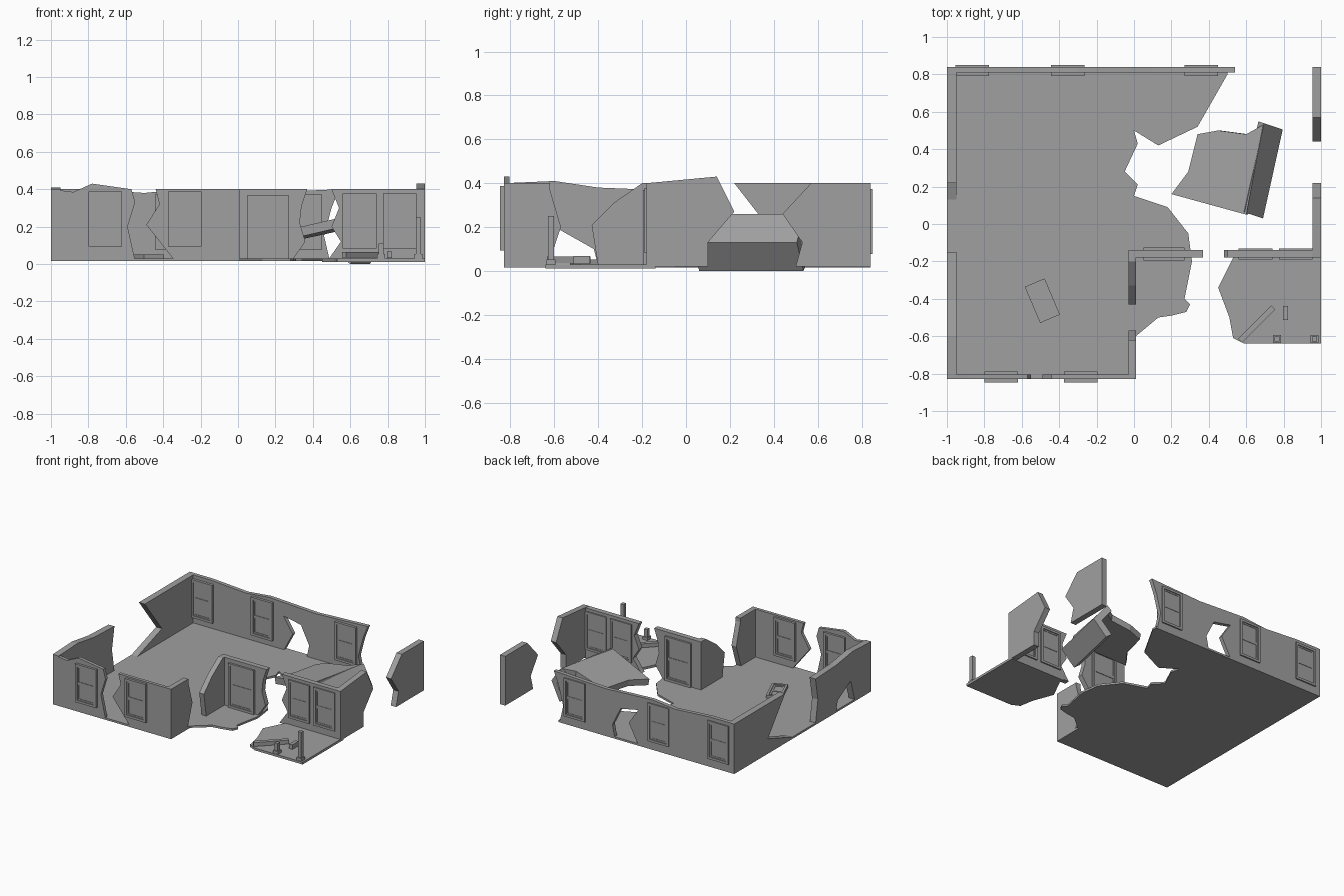
import bpy
import bmesh
from math import radians
from mathutils import Matrix, Vector

cube = bpy.data.objects.get("Cube")
if cube:
    bpy.data.objects.remove(cube, do_unlink=True)

GREY = (0.35, 0.35, 0.35, 1)
plaster = bpy.data.materials.new("grey plaster")
plaster.use_nodes = True
plaster.diffuse_color = GREY
plaster.node_tree.nodes["Principled BSDF"].inputs["Base Color"].default_value = GREY

BASE, TOP = 0.02, 0.4


def finish(name, bm):
    bmesh.ops.recalc_face_normals(bm, faces=bm.faces)
    mesh = bpy.data.meshes.new(name)
    bm.to_mesh(mesh)
    bm.free()
    mesh.materials.append(plaster)
    obj = bpy.data.objects.new(name, mesh)
    bpy.context.collection.objects.link(obj)
    return obj


def prism(name, points, direction):
    """Extrude a flat outline of 3D points along a direction."""
    bm = bmesh.new()
    face = bm.faces.new([bm.verts.new(p) for p in points])
    result = bmesh.ops.extrude_face_region(bm, geom=[face], use_keep_orig=True)
    moved = [g for g in result["geom"] if isinstance(g, bmesh.types.BMVert)]
    bmesh.ops.translate(bm, verts=moved, vec=Vector(direction))
    return finish(name, bm)


def wall_along_x(name, outline, y0, y1):
    return prism(name, [(x, y0, z) for x, z in outline], (0, y1 - y0, 0))


def wall_along_y(name, outline, x0, x1):
    return prism(name, [(x0, y, z) for y, z in outline], (x1 - x0, 0, 0))


def slab(name, outline, z0, z1):
    return prism(name, [(x, y, z0) for x, y in outline], (0, 0, z1 - z0))


def add_box(bm, centre, size, matrix):
    scale = Matrix.Diagonal((*size, 1))
    bmesh.ops.create_cube(bm, size=1, matrix=matrix @ Matrix.Translation(centre) @ scale)


def frame(bm, width, height, depth, bar, matrix, z=0):
    """Four bars around an opening centred on the local origin."""
    for side in (-1, 1):
        add_box(bm, (side * (width - bar) / 2, 0, z), (bar, depth, height), matrix)
        add_box(bm, (0, 0, z + side * (height - bar) / 2),
                (width - 2 * bar, depth, bar), matrix)


def sash_window(name, matrix, width=0.18, height=0.295, depth=0.06):
    """Outer casing with two inner sashes."""
    bm = bmesh.new()
    frame(bm, width, height, depth, 0.018, matrix)
    inner_w, inner_h = width - 0.036, (height - 0.036) / 2
    for side in (-1, 1):
        frame(bm, inner_w, inner_h, depth - 0.014, 0.011, matrix, side * inner_h / 2)
    add_box(bm, (0, 0, 0), (inner_w, depth - 0.022, inner_h * 2), matrix)
    return finish(name, bm)


def block(name, centre, size, turn=0):
    bm = bmesh.new()
    place = Matrix.Translation(centre) @ Matrix.Rotation(radians(turn), 4, "Z")
    add_box(bm, (0, 0, 0), size, place)
    return finish(name, bm)


# Broken floors
slab("main_floor", [
    (-1, -.83), (.01, -.83), (.01, -.6), (.13, -.5), (.2, -.49), (.28, -.47),
    (.3, -.43), (.27, -.4), (.31, -.2), (.29, -.05), (.18, .09), (0, .15),
    (.02, .21), (-.05, .28), (.02, .43), (0, .5), (.13, .42), (.34, .52),
    (.5, .8), (.5, .84), (-1, .84)], 0.015, 0.03)
slab("porch_floor", [
    (.45, -.34), (.53, -.18), (.53, -.14), (1, -.14), (1, -.64), (.59, -.64),
    (.53, -.61), (.51, -.5)], 0.012, 0.03)

# Front wall, split by a jagged gap
wall_along_x("front_wall_right", [
    (-1, BASE), (-.55, BASE), (-.59, .2), (-.55, .33), (-.57, TOP),
    (-.78, .43), (-.88, .385), (-1, TOP)], -.83, -.805)
wall_along_x("front_wall_left", [
    (-.34, BASE), (.01, BASE), (.01, TOP), (-.44, TOP), (-.42, .32),
    (-.49, .21)], -.83, -.805)

# Back wall with a hole knocked through its foot
wall_along_x("back_wall", [
    (-1, BASE), (-.18, BASE), (-.1, .17), (-.18, .29), (-.03, .26),
    (.04, .12), (.02, BASE), (.49, BASE), (.46, .15), (.5, .3), (.54, TOP),
    (.1, .38), (-.3, TOP), (-.5, .38), (-.8, TOP), (-1, TOP)], .81, .84)

# Side walls of the house
wall_along_y("right_side_wall_front", [
    (-.83, BASE), (-.63, BASE), (-.58, .19), (-.42, .1), (-.4, BASE),
    (-.15, BASE), (-.18, .2), (-.15, .37), (-.4, .38), (-.6, .41),
    (-.83, TOP)], -1, -.95)
wall_along_y("right_side_wall_back", [
    (.1, BASE), (.84, BASE), (.84, TOP), (.22, TOP), (.43, .13)], -1, -.95)
wall_along_y("left_side_wall_front", [
    (-.18, BASE), (.1, BASE), (.1, .13), (.22, .27), (.14, .43),
    (-.18, TOP)], .955, 1)
wall_along_y("left_side_wall_back", [
    (.5, BASE), (.84, BASE), (.84, TOP), (.57, TOP), (.44, .26),
    (.53, .13)], .955, 1)

# Recessed entrance walls
wall_along_y("entrance_side_wall_front", [
    (-.83, BASE), (-.63, BASE), (-.57, .2), (-.62, .37), (-.62, TOP),
    (-.83, TOP)], -.03, .01)
wall_along_y("entrance_side_wall_back", [
    (-.4, BASE), (-.14, BASE), (-.14, TOP), (-.2, TOP), (-.33, .31),
    (-.43, .21)], -.03, .01)
wall_along_x("entrance_wall_right", [
    (-.03, BASE), (.29, BASE), (.36, .12), (.33, .22), (.34, .31),
    (.37, TOP), (-.03, TOP)], -.18, -.14)
wall_along_x("entrance_wall_left", [
    (.48, BASE), (1, BASE), (1, TOP), (.5, TOP), (.54, .3), (.5, .2),
    (.55, .12)], -.18, -.14)

# Windows and entrance door frame
window_rows = {
    "front_window": (-.818, .24, (-.71, -.285)),
    "back_window": (.82, .225, (-.865, -.355, .36)),
    "entrance_window": (-.16, .23, (.65, .865)),
}
for label, (y, z, columns) in window_rows.items():
    for number, x in enumerate(columns, 1):
        sash_window(f"{label}_{number}", Matrix.Translation((x, y, z)))
sash_window("entrance_door", Matrix.Translation((.16, -.16, .2)), 0.22, 0.34, 0.07)

fallen = (Matrix.Translation((-.49, -.41, .04)) @ Matrix.Rotation(radians(23), 4, "Z")
          @ Matrix.Rotation(radians(-90), 4, "X"))
sash_window("fallen_window", fallen, 0.115, 0.21, 0.024)

# Porch posts and loose timber
for side, x, height in (("right", .765, .08), ("left", .965, .22)):
    block(f"porch_post_{side}", (x, -.615, .03 + height / 2), (.028, .028, height))
    block(f"porch_post_foot_{side}", (x, -.615, .04), (.042, .042, .025))
block("fallen_beam", (.655, -.535, .05), (.25, .03, .03), 45)
block("fallen_offcut", (.81, -.475, .05), (.028, .075, .035))

# Collapsed wall chunk: sloping panel with a bent base
panel = [(.2, .16), (.6, .05), (.69, .53), (.6, .48), (.45, .5), (.34, .48), (.29, .28)]
prism("collapsed_panel",
      [(x, y, .26 - .22 * (.59 + .19 * y - x)) for x, y in panel], (.01, 0, -.05))
base_section = [(.59, .26), (.69, .13), (.6, 0), (.56, .03), (.63, .13), (.56, .22)]
prism("collapsed_base", [(x, .26 - x / 3, z) for x, z in base_section], (.105, .475, 0))
